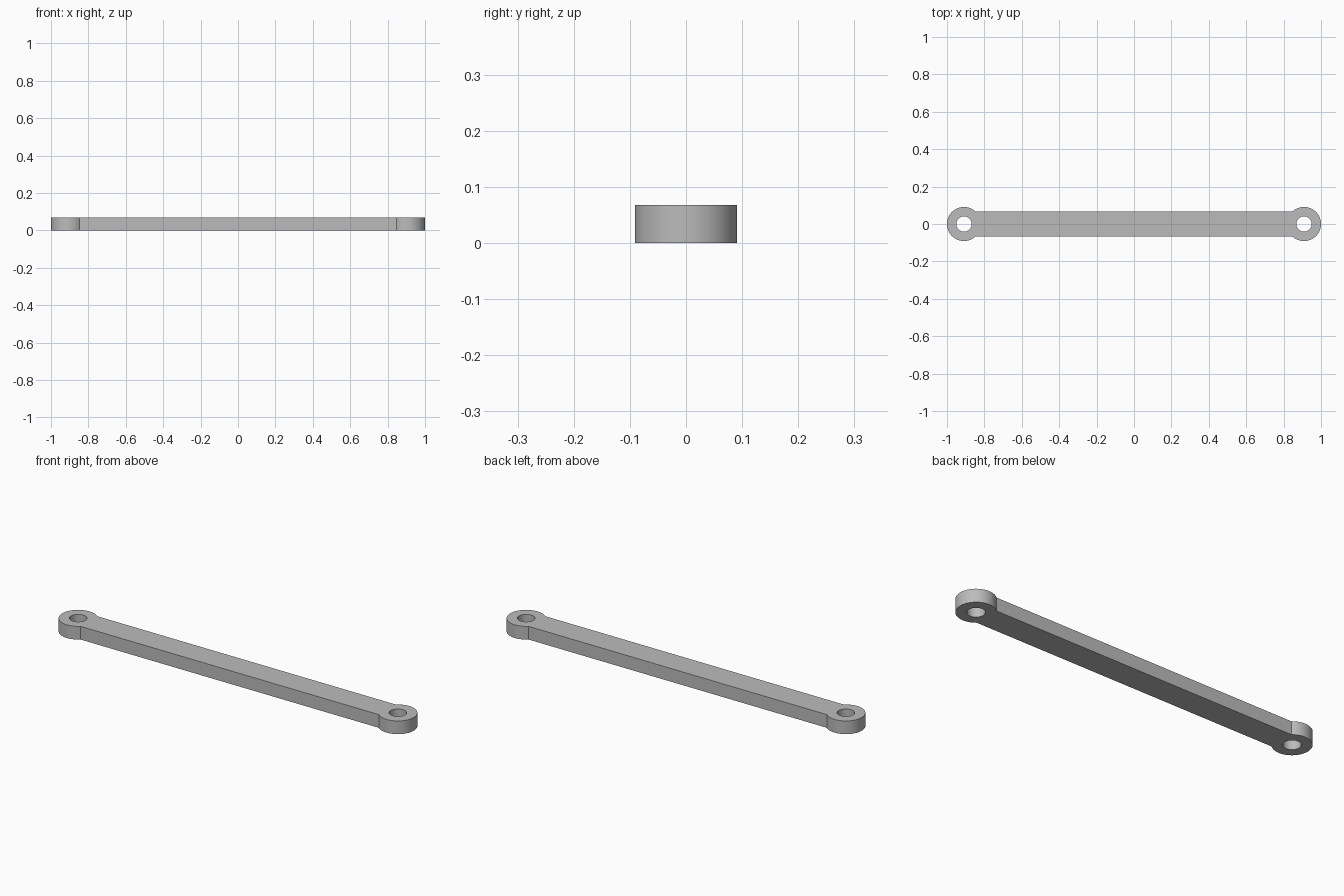
import bpy, math

if "Cube" in bpy.data.objects:
    bpy.data.objects.remove(bpy.data.objects["Cube"])

CX, R, HOLE, HALF_W, H = 0.909, 0.091, 0.041, 0.068, 0.068
N_IN, N_OUT = 20, 52               # arc segments facing the bar / facing outward
a = math.asin(HALF_W / R)          # angle where the bar meets the eye

grey = bpy.data.materials.new("plain grey")
grey.diffuse_color = (0.5, 0.5, 0.5, 1)
grey.use_nodes = True
grey.node_tree.nodes["Principled BSDF"].inputs["Base Color"].default_value = grey.diffuse_color

# Angles around one eye: first the arc inside the bar, then the free arc
angles = [-a + 2 * a * i / N_IN for i in range(N_IN)]
angles += [a + (2 * math.pi - 2 * a) * i / N_OUT for i in range(N_OUT)]
n = len(angles)

# Flat outline: each eye is a ring of quads, the bar fills the gap between them
points, flat, arcs = [], [], []
for turn in (0, math.pi):          # left eye, then the same turned half a circle
    cx, base = -CX * math.cos(turn), len(points)
    for radius in (R, HOLE):
        points += [(cx + radius * math.cos(t + turn), radius * math.sin(t + turn)) for t in angles]
    for i in range(n):
        j = (i + 1) % n
        flat.append([base + i, base + j, base + n + j, base + n + i])
    arcs.append([base + i for i in range(N_IN + 1)])
flat.append(arcs[0][::-1] + arcs[1][::-1])

# Thicken: top, bottom, and walls on every open edge
count = len(points)
edges = {(f[k], f[(k + 1) % len(f)]) for f in flat for k in range(len(f))}
verts = [(x, y, 0) for x, y in points] + [(x, y, H) for x, y in points]
faces = [f[::-1] for f in flat] + [[v + count for v in f] for f in flat]
faces += [[p, q, q + count, p + count] for p, q in edges if (q, p) not in edges]

mesh = bpy.data.meshes.new("link_bar")
mesh.from_pydata(verts, [], faces)
mesh.materials.append(grey)
link = bpy.data.objects.new("link_bar", mesh)
bpy.context.collection.objects.link(link)

# Smooth round walls, crisp rims
bpy.context.view_layer.objects.active = link
link.select_set(True)
bpy.ops.object.shade_smooth_by_angle(angle=math.radians(30))
